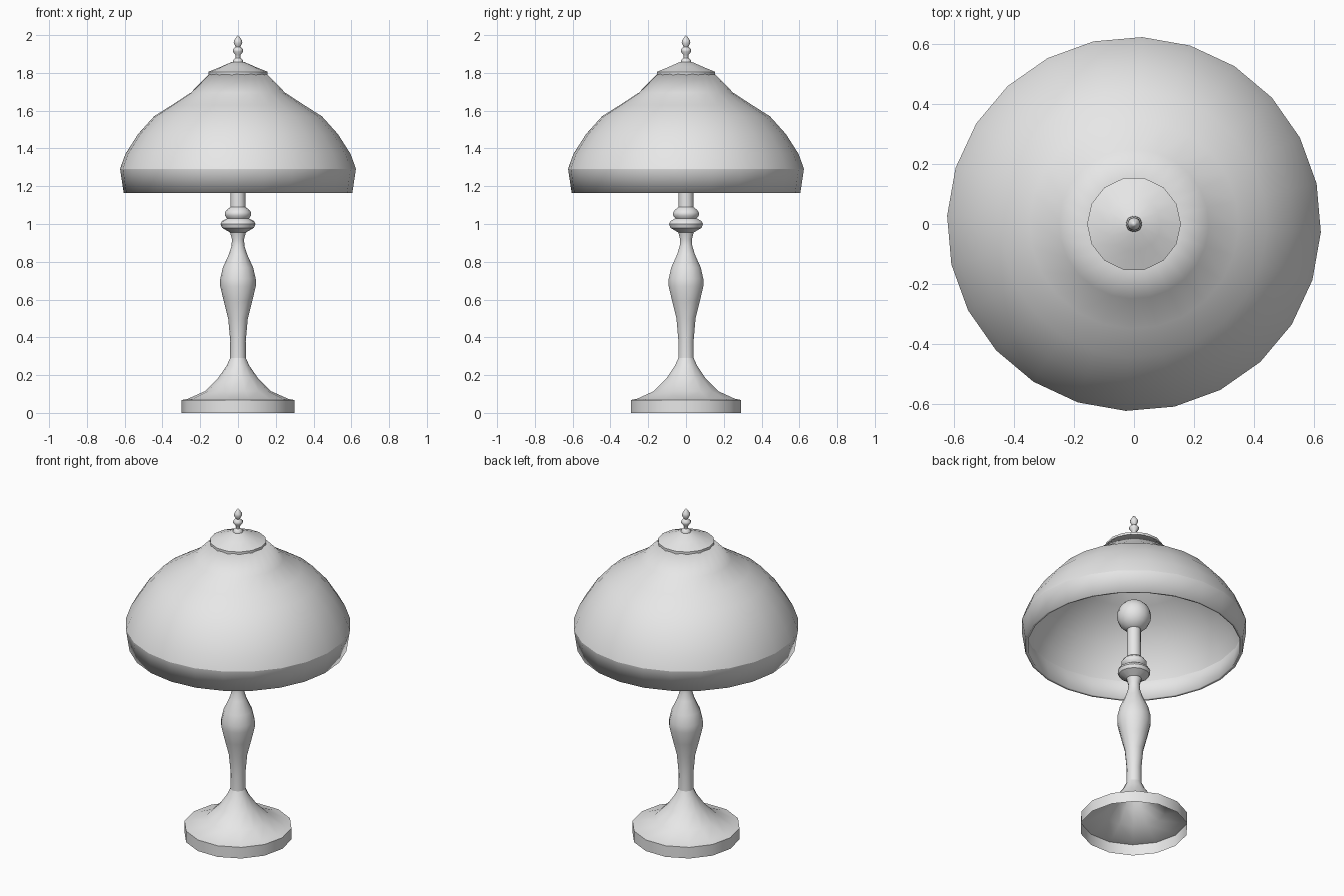
import bpy
import bmesh
from math import sin, cos, pi, radians

if "Cube" in bpy.data.objects:
    bpy.data.objects.remove(bpy.data.objects["Cube"], do_unlink=True)

# Single plain grey finish
grey = bpy.data.materials.new("light_grey")
grey.use_nodes = True
grey.diffuse_color = (0.8, 0.8, 0.8, 1)
grey.node_tree.nodes["Principled BSDF"].inputs["Base Color"].default_value = (0.8, 0.8, 0.8, 1)


def finish(obj, angle):
    obj.data.materials.append(grey)
    bpy.ops.object.select_all(action="DESELECT")
    obj.select_set(True)
    bpy.context.view_layer.objects.active = obj
    bpy.ops.object.shade_smooth_by_angle(angle=radians(angle))


def lathe(name, profile, sides, smooth=40, turn=0.0):
    """Revolve a bottom-to-top (radius, z) profile; zero radius closes to a point."""
    bm = bmesh.new()
    rings = []
    for r, z in profile:
        if r == 0:
            rings.append([bm.verts.new((0, 0, z))] * sides)
        else:
            angles = [2 * pi * k / sides + radians(turn) for k in range(sides)]
            rings.append([bm.verts.new((r * cos(a), r * sin(a), z)) for a in angles])
    for low, high in zip(rings, rings[1:]):
        for k in range(sides):
            n = (k + 1) % sides
            corners = list(dict.fromkeys((low[k], low[n], high[n], high[k])))
            bm.faces.new(corners)
    mesh = bpy.data.meshes.new(name)
    bm.to_mesh(mesh)
    bm.free()
    obj = bpy.data.objects.new(name, mesh)
    bpy.context.collection.objects.link(obj)
    finish(obj, smooth)
    return obj


# Hollow foot flaring up into the column
lathe("foot", [(0.3, 0), (0.3, 0.068), (0.265, 0.075), (0.175, 0.115),
               (0.105, 0.185), (0.06, 0.25), (0.042, 0.29)], 14)

# Turned baluster column
lathe("column", [(0.042, 0.29), (0.041, 0.38), (0.052, 0.5), (0.075, 0.59),
                 (0.094, 0.67), (0.094, 0.71), (0.08, 0.77), (0.048, 0.84),
                 (0.034, 0.885), (0.032, 0.92), (0.042, 0.955)], 14)

# Collar and lamp holder
lathe("collar", [(0.042, 0.955), (0.085, 0.98), (0.092, 1.0), (0.085, 1.015),
                 (0.058, 1.03), (0.07, 1.045), (0.07, 1.06), (0.06, 1.075),
                 (0.04, 1.09)], 14)
lathe("lamp_holder", [(0.04, 1.09), (0.038, 1.29)], 12)

# Round bulb
bpy.ops.mesh.primitive_uv_sphere_add(segments=14, ring_count=10, radius=0.095,
                                     location=(0, 0, 1.355))
bulb = bpy.context.object
bulb.name = "bulb"
finish(bulb, 40)

# Domed shade with a straight lower band and a thin wall
shade = lathe("shade", [(0.606, 1.165), (0.625, 1.292), (0.597, 1.37), (0.53, 1.475),
                        (0.445, 1.57), (0.35, 1.63), (0.25, 1.695), (0.152, 1.795)],
              24, smooth=25, turn=-2.5)
wall = shade.modifiers.new("wall", "SOLIDIFY")
wall.thickness = 0.016
wall.offset = -1

# Cap on top of the shade
lathe("cap", [(0, 1.79), (0.157, 1.79), (0.157, 1.806), (0.09, 1.833),
              (0.035, 1.857), (0, 1.862)], 14, smooth=35)

# Turned finial
lathe("finial", [(0.028, 1.855), (0.027, 1.868), (0.012, 1.88), (0.013, 1.895),
                 (0.027, 1.912), (0.027, 1.925), (0.012, 1.938), (0.023, 1.958),
                 (0.021, 1.972), (0.009, 1.99), (0, 2.0)], 8, smooth=50)
